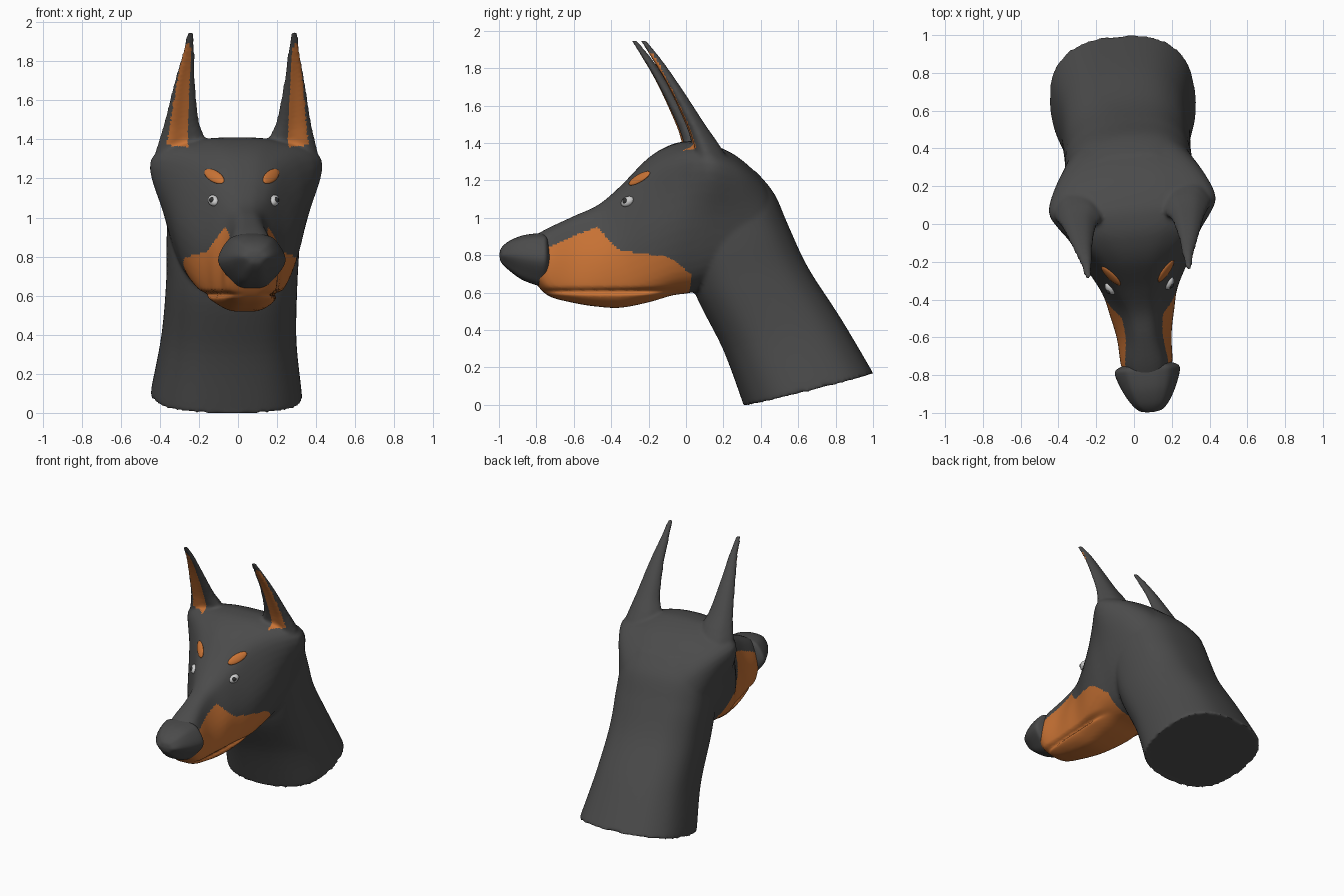
import bpy, bmesh, math
from mathutils import Vector, Matrix

if "Cube" in bpy.data.objects:
    bpy.data.objects.remove(bpy.data.objects["Cube"])

YAW = math.radians(5.2)          # whole bust is turned slightly


def material(name, rgb):
    m = bpy.data.materials.new(name)
    m.diffuse_color = (*rgb, 1)
    m.use_nodes = True
    m.node_tree.nodes["Principled BSDF"].inputs["Base Color"].default_value = m.diffuse_color
    return m


DARK = material("dark coat", (0.07, 0.07, 0.07))
TAN = material("tan", (0.58, 0.17, 0.035))
PUPIL = material("pupil", (0.03, 0.03, 0.03))
WHITE = material("eye white", (0.6, 0.6, 0.6))


def spline(pts, n, closed=False):
    """Smooth curve through points (Catmull-Rom)."""
    pts = [Vector(p) for p in pts]
    k, out = len(pts), []
    for i in range(k if closed else k - 1):
        if closed:
            a, b, c, d = (pts[(i + j) % k] for j in (-1, 0, 1, 2))
        else:
            a, b, c, d = (pts[min(max(i + j, 0), k - 1)] for j in (-1, 0, 1, 2))
        for s in range(n):
            t = s / n
            out.append(0.5 * (2 * b + (c - a) * t + (2 * a - 5 * b + 4 * c - d) * t * t
                              + (3 * b - a - 3 * c + d) * t ** 3))
    return out if closed else out + [pts[-1]]


def loft(bm, rings, around=5, along=6):
    """Skin a smooth tube through control rings and cap both ends."""
    rings = [spline(r, around, True) for r in rings]
    cols = [spline(c, along) for c in zip(*rings)]
    rows = [[bm.verts.new(p) for p in r] for r in zip(*cols)]
    n = len(cols)
    faces = [bm.faces.new((a[i], a[(i + 1) % n], b[(i + 1) % n], b[i]))
             for a, b in zip(rows, rows[1:]) for i in range(n)]
    faces += [bm.faces.new(rows[0]), bm.faces.new(rows[-1])]
    bmesh.ops.recalc_face_normals(bm, faces=faces)


def head_ring(y, zt, zb, wt, wm, wb):
    half = [(0, 1), (.55 * wt, .975), (wt, .86), (wm, .5), (wb, .15), (.55 * wb, .02), (0, 0)]
    full = half + [(-x, f) for x, f in half[-2:0:-1]]
    return [(x, y, zb + f * (zt - zb)) for x, f in full]


def neck_ring(yf, zf, yb, zb, hw):
    out = []
    for i in range(16):
        a = math.tau * i / 16
        c, s = math.cos(a), math.sin(a)
        x = math.copysign(abs(s) ** .8, s) * hw
        f = .5 + .5 * math.copysign(abs(c) ** .8, c)
        out.append((x, yf + f * (yb - yf), zf + f * (zb - zf)))
    return out


def ear_ring(side, z, inner, outer, y, th):
    shape = [(-1, -.2), (-.6, .75), (0, 1), (.6, .75), (1, -.2), (.6, -.8), (0, -.7), (-.6, -.8)]
    c, hw = (inner + outer) / 2, (outer - inner) / 2
    return [(side * (c + u * hw), y + v * th, z) for u, v in shape]


def inside(p, q, poly):
    hit = False
    for (a, b), (c, d) in zip(poly, poly[1:] + poly[:1]):
        if (b > q) != (d > q) and p < (c - a) * (q - b) / (d - b) + a:
            hit = not hit
    return hit


def add(name, bm, mats):
    me = bpy.data.meshes.new(name)
    bm.to_mesh(me)
    bm.free()
    ob = bpy.data.objects.new(name, me)
    bpy.context.collection.objects.link(ob)
    for m in mats:
        me.materials.append(m)
    for p in me.polygons:
        p.use_smooth = True
    ob.rotation_euler.z = YAW
    return ob


# Head, neck and ears, fused into one skin
bm = bmesh.new()
loft(bm, [head_ring(*r) for r in (
    (-.82, .90, .67, .08, .11, .09), (-.74, .945, .585, .095, .135, .125),
    (-.60, 1.01, .545, .085, .135, .14), (-.47, 1.07, .525, .10, .165, .16),
    (-.35, 1.17, .52, .145, .20, .18), (-.20, 1.32, .55, .215, .28, .235),
    (-.08, 1.39, .585, .31, .335, .265), (.02, 1.41, .60, .40, .36, .27),
    (.11, 1.40, .63, .44, .37, .28), (.25, 1.34, .66, .38, .35, .28),
    (.38, 1.23, .72, .28, .31, .26), (.46, 1.11, .80, .20, .25, .2))])
loft(bm, [neck_ring(*r) for r in (
    (.31, 0, 1.0, .17, .38), (.305, .02, .99, .19, .385), (.20, .30, .83, .46, .345),
    (.05, .60, .655, .73, .335), (0, .83, .55, .95, .34), (0, 1.02, .47, 1.13, .33),
    (.05, 1.18, .37, 1.25, .29))])
for side in (-1, 1):
    loft(bm, [ear_ring(side, *r) for r in (
        (1.22, .20, .43, .11, .09), (1.32, .17, .42, .10, .09), (1.40, .165, .40, .07, .075),
        (1.50, .20, .375, .02, .055), (1.70, .228, .335, -.09, .035),
        (1.85, .240, .300, -.185, .026), (1.95, .252, .285, -.257, .016))])
body = add("head_and_neck", bm, [DARK, TAN])
rm = body.modifiers.new("fuse", 'REMESH')
rm.mode, rm.voxel_size = 'VOXEL', .012
sm = body.modifiers.new("soften", 'SMOOTH')
sm.factor, sm.iterations = .5, 5
dg = bpy.context.evaluated_depsgraph_get()
skin = bpy.data.meshes.new_from_object(body.evaluated_get(dg))
body.modifiers.clear()
body.data = skin
if not skin.materials:
    for m in (DARK, TAN):
        skin.materials.append(m)

# Mouth groove
for v in skin.vertices:
    y, z = v.co.y, v.co.z
    if -.8 < y < -.05:
        zm = .607 + .10 * max(0, y + .35) ** 2
        fade = min(1, (-.05 - y) / .2)
        v.co.x *= 1 - .16 * fade * math.exp(-((z - zm) / .013) ** 2)

# Tan markings on the muzzle (side outline) and inside the ears (front outline)
MUZZLE = [(-.9, .77), (-.75, .84), (-.62, .90), (-.485, .95), (-.43, .88), (-.37, .825),
          (-.27, .81), (-.12, .79), (-.07, .755), (.0, .70), (.01, .62), (.0, .45), (-.9, .45)]
EAR = [(.365, 1.37), (.255, 1.36), (.262, 1.6), (.262, 1.86), (.272, 1.9), (.29, 1.88), (.315, 1.75)]
for p in skin.polygons:
    p.use_smooth = True
    c = p.center
    tan = inside(c.y, c.z, MUZZLE) or (p.normal.y < 0 and inside(abs(c.x), c.z, EAR))
    p.material_index = int(tan)

# Nose
bm = bmesh.new()
loft(bm, [[(x, y + .18 * (z - .78) * k, z) for x, y, z in head_ring(y, zt, zb, wt, wm, wb)]
          for y, zt, zb, wt, wm, wb, k in (
    (-.745, .90, .66, .09, .13, .09, 0), (-.765, .915, .64, .125, .168, .105, 0),
    (-.80, .917, .64, .125, .17, .105, 0), (-.88, .905, .67, .105, .14, .085, 0),
    (-.95, .875, .72, .075, .10, .06, 0), (-.99, .84, .76, .04, .06, .035, 0),
    (-1.0, .81, .79, .01, .015, .01, 0))])
add("nose", bm, [DARK])


def ball(name, at, axes, size, mat):
    bm = bmesh.new()
    bmesh.ops.create_uvsphere(bm, u_segments=20, v_segments=12, radius=1)
    m = Matrix(axes).transposed().to_4x4() @ Matrix.Diagonal((*size, 1))
    bm.transform(Matrix.Translation(at) @ m)
    bmesh.ops.recalc_face_normals(bm, faces=bm.faces)
    add(name, bm, [mat])


# Eyes and brow spots, seated on the skin
for side, tag in ((-1, "left"), (1, "right")):
    def seat(x, y, z, along):
        hit, at, n, _ = body.closest_point_on_mesh(Vector((side * x, y, z)))
        u = Vector((side * along[0], along[1], along[2]))
        u = (u - n * u.dot(n)).normalized()
        return at, n, (u, n.cross(u), n)

    at, n, axes = seat(.165, -.335, 1.09, (.3, .8, .35))
    ball(tag + "_eye", at, axes, (.038, .027, .022), WHITE)
    look = (n + Vector((0, -.9, 0))).normalized()
    ball(tag + "_pupil", at + look * .012, axes, (.017, .017, .017), PUPIL)
    at, n, axes = seat(.14, -.255, 1.205, (.09, .11, .065))
    ball(tag + "_brow", at, axes, (.075, .03, .012), TAN)
